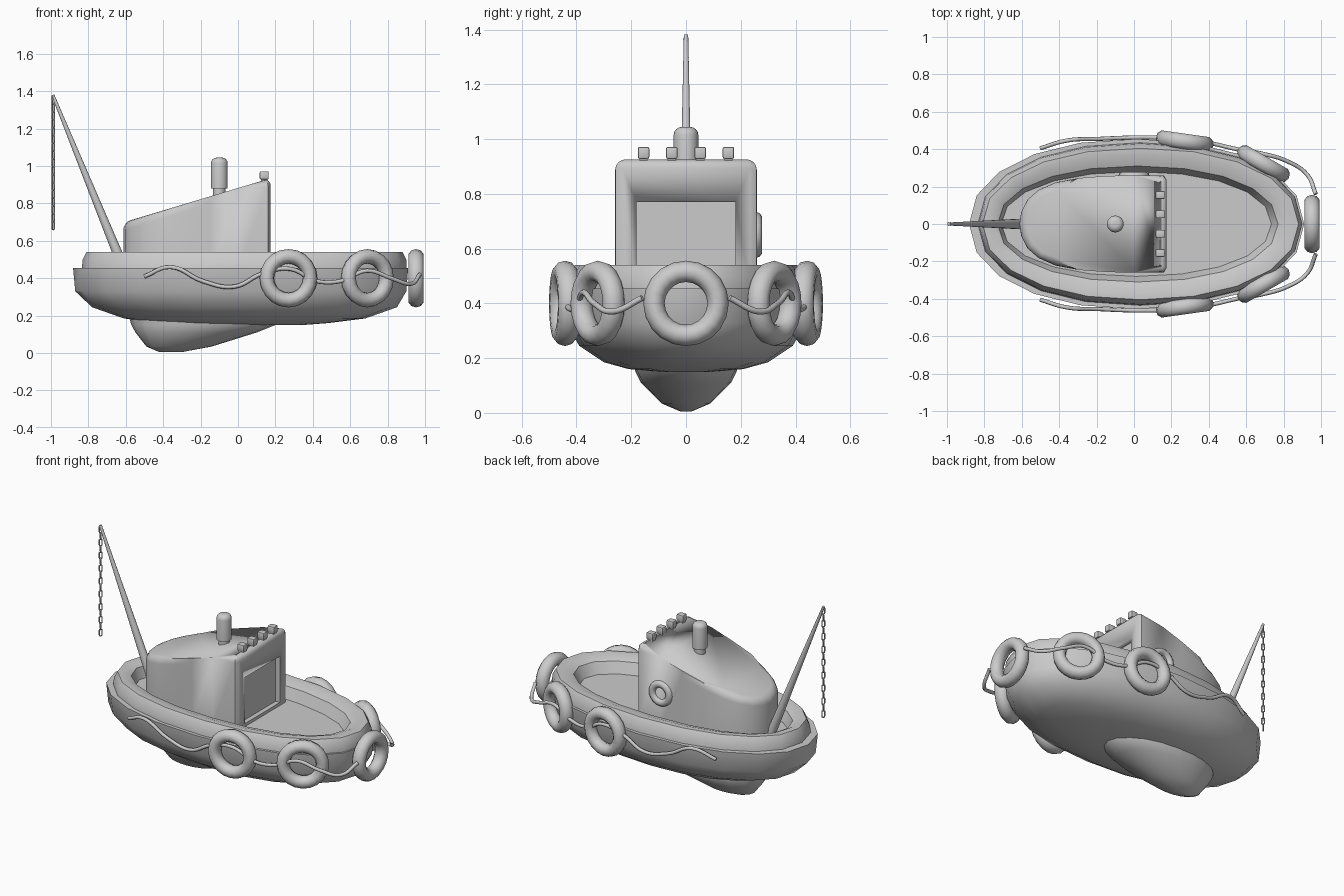
import bpy, bmesh, math
from mathutils import Vector, Matrix

if "Cube" in bpy.data.objects:
    bpy.data.objects.remove(bpy.data.objects["Cube"])


def finish(name, bm, smooth=True):
    bmesh.ops.recalc_face_normals(bm, faces=bm.faces)
    me = bpy.data.meshes.new(name)
    bm.to_mesh(me)
    bm.free()
    ob = bpy.data.objects.new(name, me)
    bpy.context.collection.objects.link(ob)
    if smooth:
        bpy.ops.object.select_all(action='DESELECT')
        ob.select_set(True)
        bpy.context.view_layer.objects.active = ob
        bpy.ops.object.shade_smooth_by_angle(angle=math.radians(40))
    return ob


def oval_loft(name, rings, n, power):
    """Stack of closed ovals, each (z, stern x, bow x, half width)."""
    bm = bmesh.new()
    loops = []
    for z, x0, x1, w in rings:
        loop = []
        for i in range(n):
            t = math.tau * i / n
            c, s = math.cos(t), math.sin(t)
            px = math.copysign(abs(c) ** (2 / power), c)
            py = math.copysign(abs(s) ** (2 / power), s)
            loop.append(bm.verts.new(((x0 + x1) / 2 + (x1 - x0) / 2 * px, w * py, z)))
        loops.append(loop)
    for a, b in zip(loops, loops[1:]):
        for i in range(n):
            j = (i + 1) % n
            bm.faces.new((a[i], a[j], b[j], b[i]))
    bm.faces.new(loops[0])
    bm.faces.new(loops[-1])
    return finish(name, bm)


def ring(name, loc, axis, major, minor, thick=1.0, stretch=1.0, n=20, m=10):
    """Torus around an axis, optionally stretched along its local x."""
    bm = bmesh.new()
    v = []
    for i in range(n):
        a = math.tau * i / n
        for j in range(m):
            b = math.tau * j / m
            r = major + minor * math.cos(b)
            shift = math.copysign(stretch, math.cos(a)) if stretch != 1.0 else 0
            v.append(bm.verts.new((r * math.cos(a) + shift, r * math.sin(a), minor * thick * math.sin(b))))
    for i in range(n):
        for j in range(m):
            k, l = (i + 1) % n, (j + 1) % m
            bm.faces.new((v[i * m + j], v[k * m + j], v[k * m + l], v[i * m + l]))
    zax = Vector(axis).normalized()
    xax = Vector((0, 0, 1))
    rot = Matrix((xax, zax.cross(xax), zax)).transposed().to_4x4()
    bm.transform(Matrix.Translation(loc) @ rot)
    return finish(name, bm)


def cone(name, p, q, r1, r2, n=16, bevel=0):
    p, q = Vector(p), Vector(q)
    bm = bmesh.new()
    d = q - p
    bmesh.ops.create_cone(bm, cap_ends=True, segments=n, radius1=r1, radius2=r2, depth=d.length)
    if bevel:
        top = [e for e in bm.edges if all(v.co.z > 0 for v in e.verts)]
        bmesh.ops.bevel(bm, geom=top, offset=bevel, segments=4, profile=0.5, affect='EDGES')
    bm.transform(Matrix.Translation((p + q) / 2) @ d.to_track_quat('Z', 'Y').to_matrix().to_4x4())
    return finish(name, bm)


def box(name, loc, size, bevel=0):
    bm = bmesh.new()
    bmesh.ops.create_cube(bm, size=1)
    bmesh.ops.scale(bm, vec=size, verts=bm.verts)
    if bevel:
        bmesh.ops.bevel(bm, geom=list(bm.edges), offset=bevel, segments=2, profile=0.5, affect='EDGES')
    bmesh.ops.translate(bm, vec=loc, verts=bm.verts)
    return finish(name, bm)


# Hull with stepped bulwark and sunken deck
oval_loft("hull", [
    (0.15, -0.15, 0.35, 0.10), (0.16, -0.42, 0.48, 0.21), (0.185, -0.61, 0.68, 0.30),
    (0.245, -0.78, 0.85, 0.39), (0.33, -0.87, 0.90, 0.44), (0.455, -0.882, 0.91, 0.455),
    (0.455, -0.835, 0.90, 0.435), (0.50, -0.83, 0.90, 0.43), (0.54, -0.81, 0.88, 0.405),
    (0.54, -0.77, 0.82, 0.37), (0.52, -0.73, 0.77, 0.31), (0.45, -0.71, 0.735, 0.28)], 20, 2.15)

# Keel
oval_loft("keel", [
    (0.005, -0.42, -0.30, 0.02), (0.035, -0.49, -0.14, 0.09), (0.11, -0.548, 0.10, 0.165),
    (0.15, -0.57, 0.20, 0.185), (0.22, -0.59, 0.26, 0.195)], 20, 2.0)

# Cabin with rounded stern and sloping roof
half = [(0.175, 0.235), (0.16, 0.258), (0.0, 0.26), (-0.15, 0.257), (-0.30, 0.245), (-0.42, 0.222),
        (-0.51, 0.182), (-0.57, 0.13), (-0.603, 0.065)]
outline = half + [(-0.613, 0)] + [(x, -y) for x, y in reversed(half)]
bm = bmesh.new()
low = [bm.verts.new((x, y, 0.44)) for x, y in outline]
top = [bm.verts.new((x, y, 0.935 + 0.3 * (x - 0.175))) for x, y in outline]
for i in range(len(outline)):
    j = (i + 1) % len(outline)
    bm.faces.new((low[i], low[j], top[j], top[i]))
bm.faces.new(low[::-1])
bm.faces.new(top)
rim = [e for e in bm.edges if all(v in top for v in e.verts)]
bmesh.ops.bevel(bm, geom=rim, offset=0.04, segments=4, profile=0.5, affect='EDGES', clamp_overlap=False)
cabin = finish("cabin", bm)

# Recessed front window
cutter = box("window_cutter", (0.185, 0, 0.62), (0.08, 0.36, 0.30))
cutter.hide_render = True
cutter.display_type = 'WIRE'
cut = cabin.modifiers.new("window", 'BOOLEAN')
cut.object = cutter
cut.operation = 'DIFFERENCE'

# Porthole on the far side
ring("porthole", (0.0, 0.255, 0.65), (0, 1, 0), 0.06, 0.024)

# Funnel and roof lights
cone("funnel_base", (-0.1, 0, 0.82), (-0.1, 0, 0.90), 0.034, 0.034)
cone("funnel", (-0.1, 0, 0.88), (-0.1, 0, 1.045), 0.045, 0.045, 20, 0.03)
for i, y in enumerate((-0.155, -0.052, 0.052, 0.155)):
    box(f"light_base_{i}", (0.14, y, 0.92), (0.035, 0.03, 0.05))
    box(f"roof_light_{i}", (0.14, y, 0.95), (0.048, 0.042, 0.044), 0.007)

# Mast and hanging chain
cone("mast", (-0.61, 0, 0.45), (-0.99, 0, 1.38), 0.028, 0.008)
links = 17
for i in range(links):
    z = 1.352 - i * (1.352 - 0.682) / (links - 1)
    ring(f"chain_link_{i}", (-0.988, 0, z), (1, 1 if i % 2 else -1, 0), 0.0085, 0.0042, 1, 0.0135, 12, 6)

# Tyre fenders
ring("bow_tyre", (0.952, 0, 0.40), (1, 0, 0), 0.117, 0.039, 1.1)
for s, side in ((-1, "near"), (1, "far")):
    ring(f"side_tyre_{side}", (0.27, s * 0.442, 0.40), (0.14, s, 0), 0.117, 0.039, 1.1)
    ring(f"bow_side_tyre_{side}", (0.692, s * 0.322, 0.40), (0.5, s * 0.866, 0), 0.117, 0.039, 1.1)

# Wavy ropes along both sides
path = [(-0.5, 0.405, 0.41), (-0.36, 0.446, 0.46), (-0.19, 0.455, 0.385), (-0.02, 0.462, 0.355),
        (0.13, 0.462, 0.425), (0.28, 0.455, 0.45), (0.42, 0.43, 0.385), (0.55, 0.40, 0.385),
        (0.69, 0.375, 0.44), (0.82, 0.335, 0.40), (0.925, 0.265, 0.37), (0.972, 0.16, 0.42)]
for s, side in ((-1, "near"), (1, "far")):
    cu = bpy.data.curves.new(f"rope_{side}", 'CURVE')
    cu.dimensions = '3D'
    cu.bevel_depth = 0.011
    cu.bevel_resolution = 2
    cu.resolution_u = 6
    cu.use_fill_caps = True
    sp = cu.splines.new('BEZIER')
    sp.bezier_points.add(len(path) - 1)
    for bp, (x, y, z) in zip(sp.bezier_points, path):
        bp.co = (x, s * y, z)
        bp.handle_left_type = bp.handle_right_type = 'AUTO'
    bpy.context.collection.objects.link(bpy.data.objects.new(f"rope_{side}", cu))
